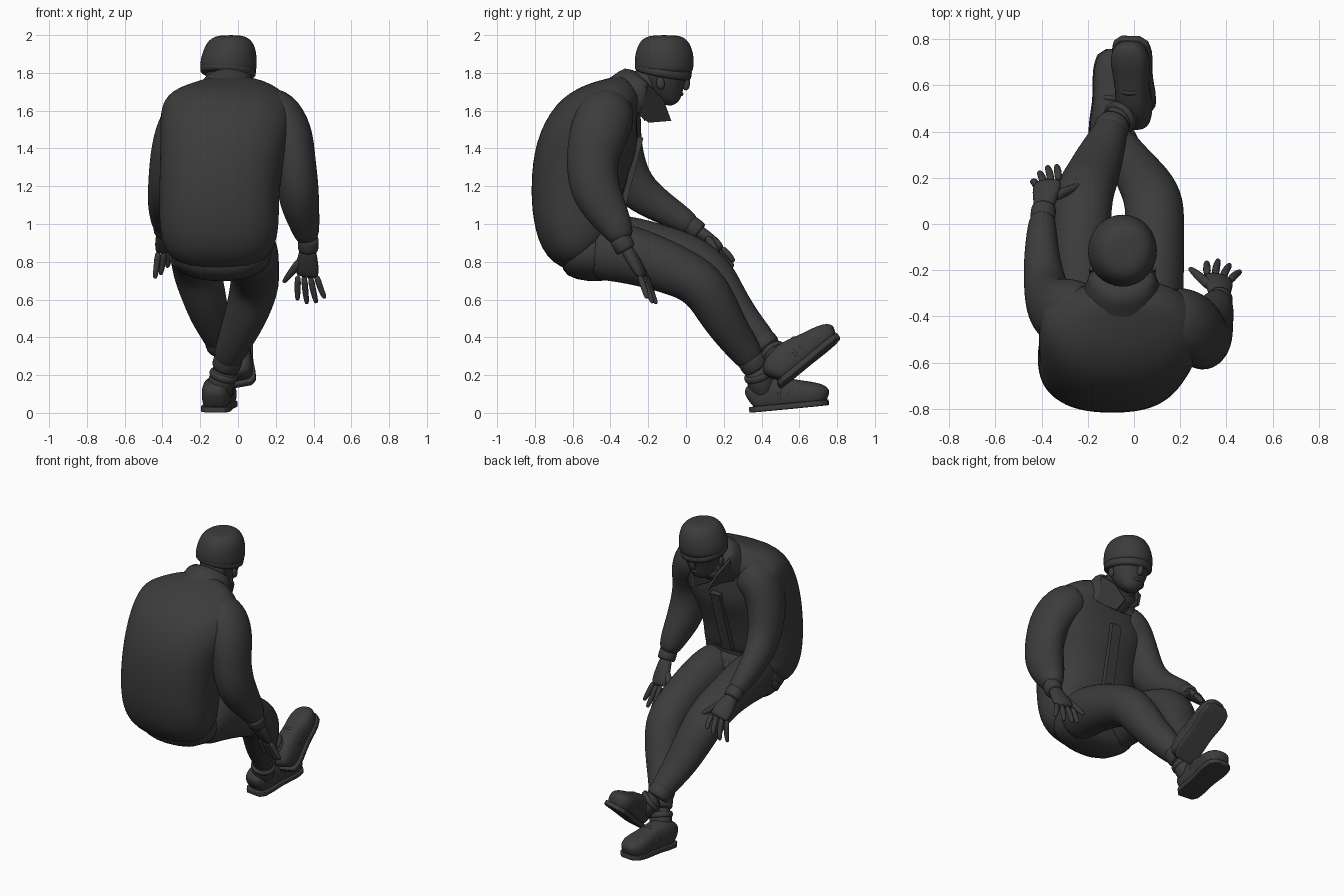
import bpy, bmesh, math
from mathutils import Vector

cube = bpy.data.objects.get("Cube")
if cube:
    bpy.data.objects.remove(cube, do_unlink=True)

charcoal = bpy.data.materials.new("charcoal")
charcoal.use_nodes = True
shade = (0.045, 0.045, 0.045, 1)
charcoal.diffuse_color = shade
charcoal.node_tree.nodes["Principled BSDF"].inputs["Base Color"].default_value = shade


def finish(name, bm, levels=1, bevel=0):
    """Turn a bmesh into a smooth shaded object."""
    bmesh.ops.recalc_face_normals(bm, faces=bm.faces)
    mesh = bpy.data.meshes.new(name)
    bm.to_mesh(mesh)
    bm.free()
    mesh.materials.append(charcoal)
    obj = bpy.data.objects.new(name, mesh)
    bpy.context.collection.objects.link(obj)
    if bevel:
        mod = obj.modifiers.new("bevel", "BEVEL")
        mod.width, mod.segments = bevel, 2
    if levels:
        mod = obj.modifiers.new("smooth", "SUBSURF")
        mod.levels = mod.render_levels = levels
        for face in mesh.polygons:
            face.use_smooth = True
    return obj


def spow(value, power):
    return math.copysign(abs(value) ** power, value)


def loft(name, stations, side=(1, 0, 0), sides=16, power=1.0, caps=True, levels=1):
    """Skin rings (x, y, z, half width, half depth) laid square to their path."""
    bm = bmesh.new()
    points = [Vector(s[:3]) for s in stations]
    rings = []
    for i, s in enumerate(stations):
        ahead = (points[min(i + 1, len(points) - 1)] - points[max(i - 1, 0)]).normalized()
        across = Vector(side)
        across = (across - ahead * across.dot(ahead)).normalized()
        deep = ahead.cross(across)
        ring = []
        for k in range(sides):
            a = math.tau * k / sides
            ring.append(bm.verts.new(points[i] + across * s[3] * spow(math.cos(a), power)
                                     + deep * s[-1] * spow(math.sin(a), power)))
        rings.append(ring)
    for low, high in zip(rings, rings[1:]):
        for k in range(sides):
            n = (k + 1) % sides
            bm.faces.new((low[k], low[n], high[n], high[k]))
    if caps:
        bm.faces.new(rings[0][::-1])
        bm.faces.new(rings[-1])
    return finish(name, bm, levels)


def band(name, start, end, width, depth, side=(1, 0, 0)):
    """Short sleeve of cloth or strap around a limb."""
    a, b = Vector(start), Vector(end)
    rows = [(*a.lerp(b, t), width * g, depth * g) for t, g in ((0, .9), (.1, 1), (.9, 1), (1, .9))]
    return loft(name, rows, side)


def plate(name, corners, thickness):
    """Thin cloth panel from an outline."""
    bm = bmesh.new()
    bm.faces.new([bm.verts.new(c) for c in corners])
    obj = finish(name, bm, 0)
    mod = obj.modifiers.new("thickness", "SOLIDIFY")
    mod.thickness, mod.offset = thickness, 0
    return obj


# Jacket body, bent forward
loft("jacket", [
    (-.1, -.47, .83, .26, .15), (-.1, -.57, .92, .31, .215), (-.1, -.585, 1.03, .32, .23),
    (-.1, -.58, 1.18, .32, .245), (-.085, -.55, 1.36, .33, .265), (-.06, -.475, 1.52, .36, .255),
    (-.045, -.40, 1.62, .355, .185), (-.045, -.335, 1.685, .27, .115), (-.05, -.27, 1.73, .14, .08)],
    sides=24, power=.82, levels=2)
band("jacket_hem", (-.1, -.44, .81), (-.1, -.48, .855), .275, .17)
plate("zip_placket", [(-.11, -.345, 1.05), (-.04, -.345, 1.05), (-.02, -.24, 1.46), (-.09, -.24, 1.46)], .03)

# Standing collar with two open points
loft("collar", [(-.05, -.31, 1.66, .18, .15), (-.05, -.26, 1.70, .155, .145),
                (-.05, -.215, 1.745, .145, .135), (-.05, -.21, 1.74, .125, .115),
                (-.05, -.25, 1.69, .12, .11)], sides=20, caps=False)
for label, s in (("right", 1), ("left", -1)):
    plate(label + "_collar_point", [(-.05 + s * x, y, z) for x, y, z in (
        (.14, -.2, 1.74), (.1, -.12, 1.66), (.05, -.08, 1.55), (.02, -.2, 1.54), (.13, -.25, 1.58))], .015)

# Head, face and knitted cap
loft("neck", [(-.05, -.3, 1.65, .1, .1), (-.05, -.22, 1.73, .09, .09), (-.05, -.15, 1.82, .09, .09)])
loft("face", [(-.05, -.055, 1.635, .035, .025), (-.05, -.075, 1.665, .07, .065),
              (-.05, -.1, 1.72, .105, .1), (-.05, -.11, 1.78, .125, .13),
              (-.05, -.11, 1.84, .13, .14)], levels=2)
loft("nose", [(-.05, .005, 1.79, .012, .012), (-.05, .005, 1.755, .018, .022),
              (-.05, -.002, 1.725, .022, .024), (-.05, -.012, 1.71, .014, .016)], sides=8)
loft("brow", [(-.12, -.015, 1.79, .014), (-.05, .01, 1.795, .018), (.02, -.015, 1.79, .014)],
     side=(0, 0, 1), sides=8)
loft("mouth", [(-.085, -.035, 1.69, .01), (-.05, -.02, 1.688, .014), (-.015, -.035, 1.69, .01)],
     side=(0, 0, 1), sides=8)
for label, s in (("right", 1), ("left", -1)):
    x = -.05 + s * .118
    loft(label + "_ear", [(x, -.13, 1.71, .01, .015), (x + s * .005, -.135, 1.74, .015, .028),
                          (x, -.14, 1.78, .01, .02)], sides=8)
loft("cap", [(-.052, -.12, 1.795, .146, .15), (-.052, -.115, 1.84, .154, .16),
             (-.042, -.115, 1.90, .145, .157), (-.036, -.12, 1.95, .13, .14),
             (-.034, -.122, 1.985, .1, .112), (-.034, -.122, 2.0, .055, .065)], sides=20, levels=2)
band("cap_brim", (-.055, -.125, 1.785), (-.05, -.115, 1.84), .152, .157)

# Sleeves and wrist cuffs
loft("right_sleeve", [
    (.1, -.38, 1.62, .13, .12), (.21, -.42, 1.585, .14, .16), (.275, -.465, 1.48, .13, .16),
    (.3, -.50, 1.34, .112, .14), (.315, -.49, 1.2, .115, .138), (.33, -.435, 1.09, .103, .12),
    (.355, -.37, .99, .08, .09), (.372, -.325, .9, .057, .062)], levels=2)
band("right_cuff", (.372, -.355, .93), (.372, -.315, .86), .057, .058)
loft("left_sleeve", [
    (-.16, -.37, 1.62, .13, .12), (-.27, -.39, 1.58, .14, .16), (-.335, -.385, 1.46, .12, .15),
    (-.365, -.345, 1.31, .108, .135), (-.385, -.27, 1.18, .095, .115), (-.4, -.15, 1.10, .08, .09),
    (-.4, -.03, 1.03, .066, .072), (-.395, .05, .975, .054, .058)], levels=2)
band("left_cuff", (-.397, .01, 1.005), (-.39, .075, .955), .056, .055)


def hand(label, wrist, knuckle, spread, tips, thumb):
    """Gloved hand: flat palm, four fingers and a thumb."""
    wrist, knuckle, spread = Vector(wrist), Vector(knuckle), Vector(spread)
    reach = knuckle - wrist
    loft(label + "_palm", [(*(wrist + reach * t), w, d) for t, w, d in (
        (-.2, .042, .035), (.2, .052, .036), (.65, .066, .035), (1, .066, .028), (1.12, .05, .016))],
        side=spread, sides=12)
    for i, tip in enumerate(tips):
        base, tip = knuckle + spread * (i - 1.5) * .032, Vector(tip)
        bend = base.lerp(tip, .5) + reach * .1
        loft(f"{label}_finger_{i + 1}", [(*base, .02), (*bend, .018), (*base.lerp(tip, .9), .015),
                                         (*tip, .009)], side=spread, sides=8)
    base, tip = wrist + reach * .3 - spread * .025, Vector(thumb)
    loft(label + "_thumb", [(*base, .028), (*base.lerp(tip, .5), .023), (*base.lerp(tip, .9), .016),
                            (*tip, .009)], side=reach, sides=8)


hand("right", (.37, -.31, .86), (.365, -.235, .735), (1, -.3, 0),
     [(.315, -.165, .595), (.365, -.155, .575), (.415, -.175, .58), (.46, -.205, .605)], (.24, -.19, .69))
hand("left", (-.39, .075, .955), (-.375, .175, .87), (-1, -.25, -.2),
     [(-.335, .255, .80), (-.375, .25, .77), (-.41, .225, .73), (-.44, .185, .71)], (-.235, .17, .84))

# Trousers
loft("seat", [(-.09, -.66, .87, .2, .12), (-.09, -.58, .86, .265, .16), (-.09, -.45, .86, .28, .17),
              (-.09, -.33, .85, .25, .14)], sides=20, power=.85)
loft("right_trouser_leg", [
    (.05, -.52, .86, .13, .155), (.07, -.38, .86, .145, .165), (.085, -.2, .81, .135, .15),
    (.09, -.03, .745, .13, .135), (.09, .095, .675, .132, .13), (.055, .165, .55, .12, .12),
    (.01, .23, .44, .105, .105), (-.04, .31, .33, .085, .088), (-.065, .365, .255, .07, .072)], levels=2)
loft("left_trouser_leg", [
    (-.22, -.52, .87, .13, .155), (-.235, -.35, .9, .14, .165), (-.235, -.15, .87, .13, .135),
    (-.228, .04, .82, .132, .125), (-.215, .145, .735, .13, .118), (-.18, .21, .62, .12, .108),
    (-.15, .29, .51, .105, .093), (-.11, .38, .41, .082, .078), (-.095, .43, .36, .07, .07)], levels=2)
band("right_trouser_hem", (-.045, .33, .305), (-.068, .375, .235), .078, .077)
band("left_trouser_hem", (-.11, .385, .405), (-.088, .44, .34), .077, .075)


def boot(label, heel, toe, ankle, up):
    """Boot with rounded upper, ankle shaft, flat sole and straps."""
    heel, toe, ankle, up = Vector(heel), Vector(toe), Vector(ankle), Vector(up)
    run = toe - heel
    across = run.cross(up).normalized()
    up = across.cross(run).normalized()
    shape = ((0, .05, .12), (.08, .074, .165), (.25, .08, .19), (.45, .073, .175), (.62, .08, .15),
             (.8, .088, .135), (.93, .074, .115), (1, .04, .08))
    loft(label + "_boot", [(*(heel + run * t + up * h / 2), w, h / 2) for t, w, h in shape],
         side=across, power=.75, levels=2)
    # Sole outline swept upward
    bm = bmesh.new()
    edge = [(t, w) for t, w, h in shape] + [(t, -w) for t, w, h in reversed(shape)]
    face = bm.faces.new([bm.verts.new(heel + run * t + across * w * 1.03) for t, w in edge])
    extra = bmesh.ops.extrude_face_region(bm, geom=[face])["geom"]
    bmesh.ops.translate(bm, vec=up * .032, verts=[v for v in extra if isinstance(v, bmesh.types.BMVert)])
    finish(label + "_sole", bm, 1, .006)
    # Shaft and straps
    root = heel + run * .22 + up * .07
    loft(label + "_boot_shaft", [(*root, .07), (*root.lerp(ankle, .5), .074), (*ankle, .068)], side=across)
    for i, t in enumerate((.38, .5)):
        c = heel + run * t + up * (.096 - t * .02)
        band(f"{label}_strap_{i + 1}", c, c + run * .06, .08, .093 - t * .015, across)
    band(label + "_ankle_strap", root.lerp(ankle, .6), root.lerp(ankle, .8), .079, .079, across)


boot("right", (-.125, .34, 0), (-.08, .755, .04), (-.06, .365, .25), (0, -.1, 1))
boot("left", (.025, .5, .135), (-.015, .818, .395), (-.088, .435, .345), (-.15, -.65, .75))
